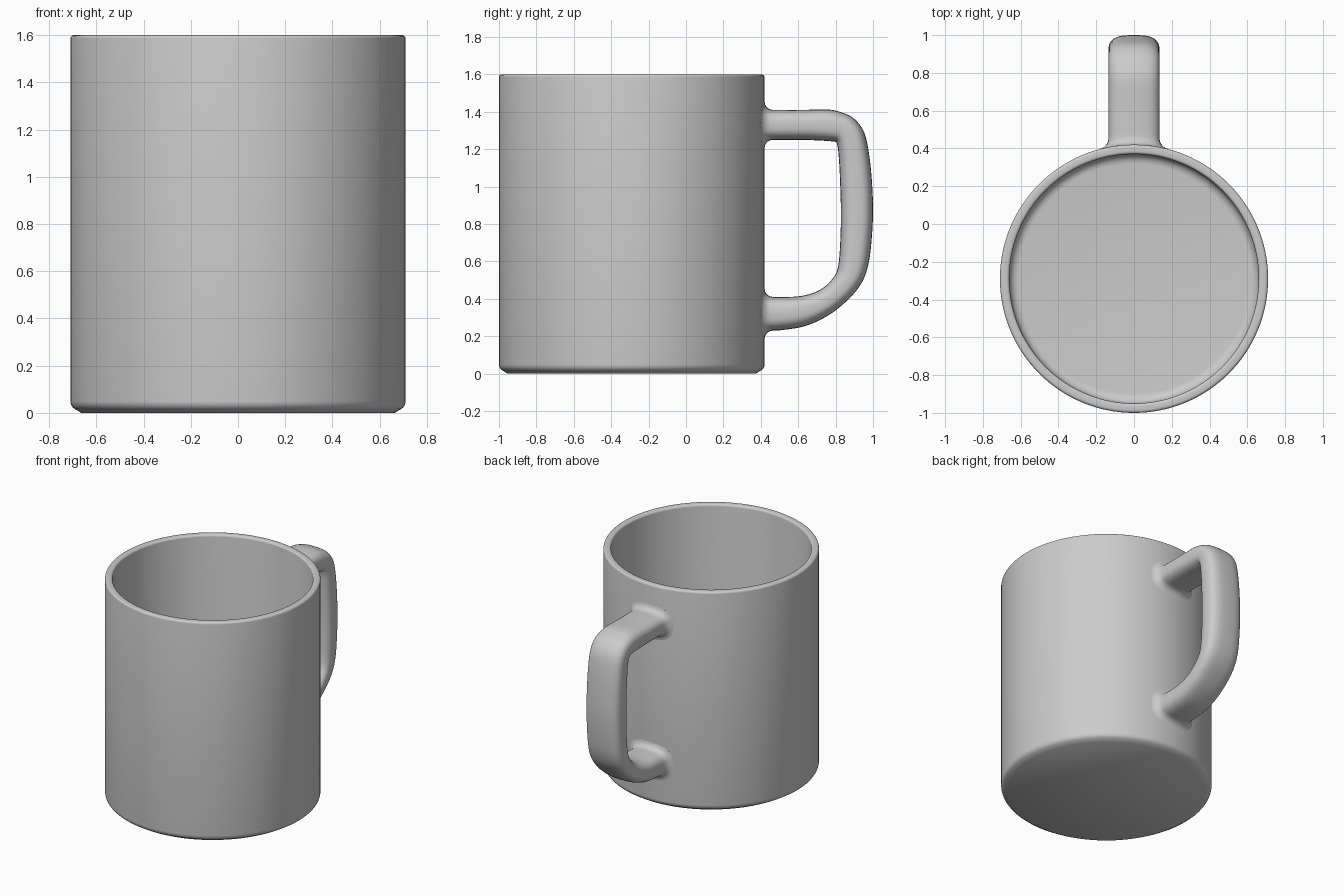
import bpy, bmesh, math
from mathutils import Vector

if "Cube" in bpy.data.objects:
    bpy.data.objects.remove(bpy.data.objects["Cube"])

CY, R = -0.29, 0.71      # cup axis and outer radius


def finish(name, bm, angle):
    bmesh.ops.recalc_face_normals(bm, faces=bm.faces)
    me = bpy.data.meshes.new(name)
    bm.to_mesh(me)
    bm.free()
    ob = bpy.data.objects.new(name, me)
    bpy.context.collection.objects.link(ob)
    bpy.ops.object.select_all(action='DESELECT')
    ob.select_set(True)
    bpy.context.view_layer.objects.active = ob
    bpy.ops.object.shade_smooth_by_angle(angle=math.radians(angle))
    return ob


def bridge(bm, rings):
    for a, b in zip(rings, rings[1:]):
        n = len(a)
        for i in range(n):
            j = (i + 1) % n
            bm.faces.new((a[i], a[j], b[j], b[i]))


def arc(cr, cz, rad, a0, a1, n=5):
    return [(cr + rad * math.cos(math.radians(a0 + (a1 - a0) * i / n)),
             cz + rad * math.sin(math.radians(a0 + (a1 - a0) * i / n))) for i in range(n + 1)]


# Cup body: lathed wall with rounded foot, rim and inner floor
profile = ([(0.665, 0.0)] + arc(R - 0.04, 0.05, 0.04, -70, 0)
           + arc(R - 0.015, 1.585, 0.015, 0, 90, 4)
           + arc(0.675, 1.585, 0.015, 90, 180, 4)
           + arc(0.61, 0.11, 0.05, 0, -90))
bm = bmesh.new()
SEG = 128
rings = [[bm.verts.new((r * math.cos(2 * math.pi * i / SEG),
                        CY + r * math.sin(2 * math.pi * i / SEG), z)) for i in range(SEG)]
         for r, z in profile]
bridge(bm, rings)
bm.faces.new(rings[0])
bm.faces.new(rings[-1])
finish("cup_body", bm, 35)

# Handle side outline: outer y, outer z, inner y, inner z, from top joint to bottom joint
outline = [(0.49, 1.41, 0.49, 1.25), (0.62, 1.41, 0.62, 1.25),
           (0.76, 1.412, 0.74, 1.245), (0.83, 1.397, 0.795, 1.24),
           (0.89, 1.37, 0.805, 1.235), (0.94, 1.315, 0.809, 1.22),
           (0.967, 1.24, 0.815, 1.18), (0.989, 1.09, 0.822, 1.07),
           (1.0, 0.89, 0.828, 0.88), (0.992, 0.71, 0.825, 0.71),
           (0.972, 0.57, 0.813, 0.57), (0.93, 0.47, 0.785, 0.51),
           (0.85, 0.38, 0.735, 0.46), (0.75, 0.305, 0.67, 0.428),
           (0.63, 0.252, 0.59, 0.412), (0.49, 0.23, 0.49, 0.41)]


def catmull(pts, steps=4):
    out = []
    for i in range(len(pts) - 1):
        p0, p1, p2, p3 = pts[max(i - 1, 0)], pts[i], pts[i + 1], pts[min(i + 2, len(pts) - 1)]
        for s in range(steps):
            t = s / steps
            out.append(tuple(0.5 * (2 * b + (c - a) * t + (2 * a - 5 * b + 4 * c - d) * t * t
                                    + (3 * b - a - 3 * c + d) * t ** 3)
                             for a, b, c, d in zip(p0, p1, p2, p3)))
    return out + [pts[-1]]


# Rounded-rectangle cross-section, u across x and v from inner to outer
N, HALF = 36, 0.135


def sgnpow(v, p):
    return math.copysign(abs(v) ** p, v)


section = [(sgnpow(math.cos(2 * math.pi * i / N), 0.68),
            sgnpow(math.sin(2 * math.pi * i / N), 0.68)) for i in range(N)]
bm = bmesh.new()


def joint_rings(z_out, z_in):
    # Fillet that follows the curved cup wall
    mid, half, f = (z_out + z_in) / 2, (z_out - z_in) / 2, 0.045
    res = []
    for d in (-0.015, 0.0, 0.003, 0.009, 0.018, 0.03, 0.045):
        k = 1 - max(d, 0) / f
        grow = f * (1 - math.sqrt(max(0, 1 - k * k)))
        ring = []
        for u, v in section:
            nrm = Vector((u, v)).normalized() * grow
            x = u * HALF + nrm.x
            z = mid + v * half + nrm.y * (1 if half > 0 else -1)
            ring.append(bm.verts.new((x, CY + math.sqrt(R * R - x * x) + d, z)))
        res.append(ring)
    return res


sweep = []
for oy, oz, iy, iz in catmull(outline):
    sweep.append([bm.verts.new((u * HALF, (oy + iy) / 2 + v * (oy - iy) / 2,
                                (oz + iz) / 2 + v * (oz - iz) / 2)) for u, v in section])
rings = joint_rings(1.41, 1.25) + sweep + joint_rings(0.23, 0.41)[::-1]
bridge(bm, rings)
bm.faces.new(rings[0])
bm.faces.new(rings[-1])
finish("handle", bm, 50)
